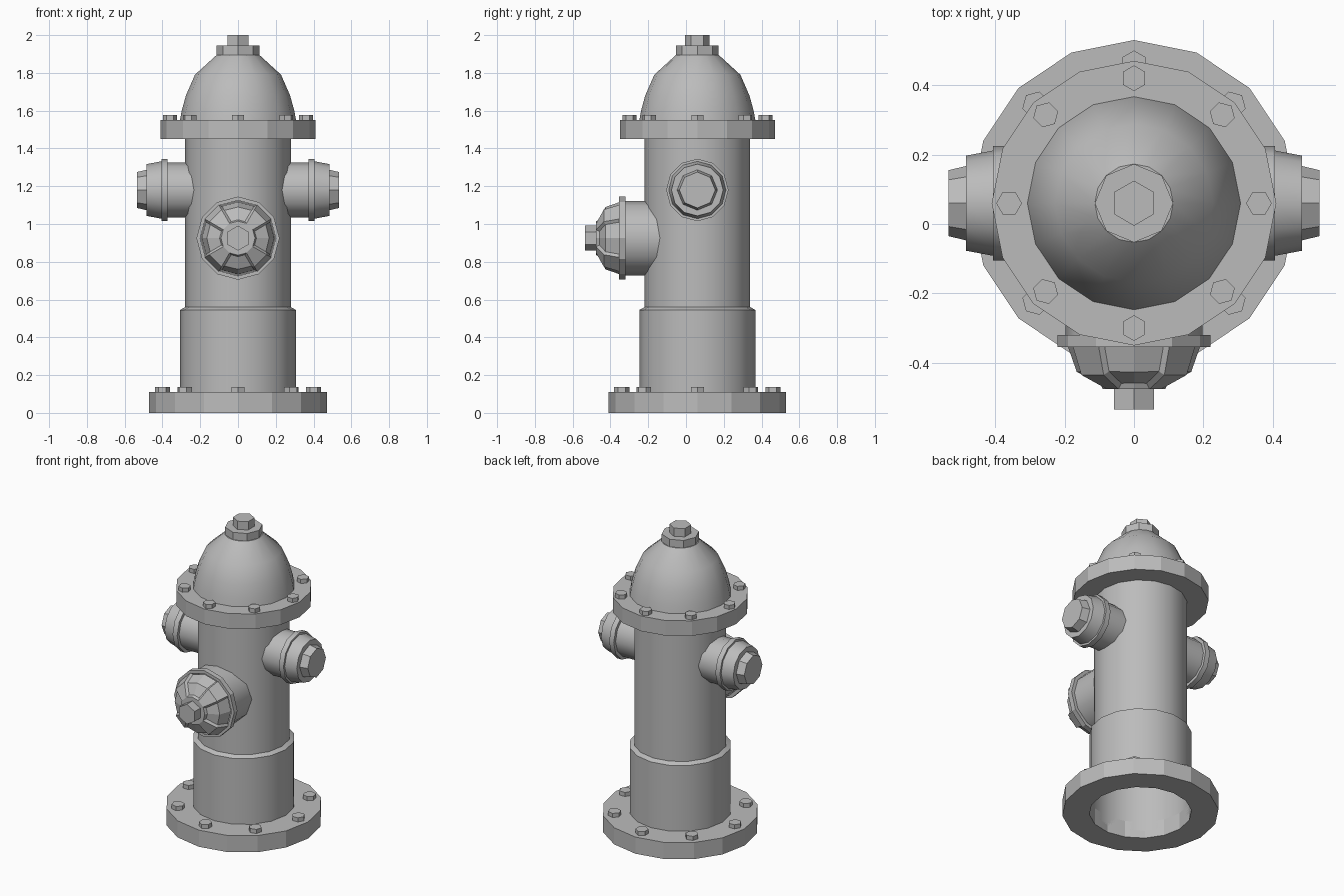
import bpy, bmesh
from math import sin, cos, pi, radians
from mathutils import Matrix, Vector

cube = bpy.data.objects.get("Cube")
if cube:
    bpy.data.objects.remove(cube, do_unlink=True)

grey = bpy.data.materials.new("plain_grey")
grey.use_nodes = True
colour = (0.5, 0.5, 0.5, 1)
grey.diffuse_color = colour
grey.node_tree.nodes["Principled BSDF"].inputs["Base Color"].default_value = colour

CENTRE = 0.06  # y of the upright axis
UP = Matrix.Translation((0, CENTRE, 0))


def lathe(name, profile, sides, place=UP, phase=0.0, top=False, bottom=False,
          loop=False, smooth=35, panels=()):
    """Revolve (radius, height) points about local z, then move into place."""
    bm = bmesh.new()
    rings = []
    for r, h in profile:
        angles = [phase + 2 * pi * k / sides for k in range(sides)]
        rings.append([bm.verts.new((r * cos(a), r * sin(a), h)) for a in angles])
    pairs = list(zip(rings, rings[1:]))
    if loop:
        pairs.append((rings[-1], rings[0]))
    inset = []
    for band, (low, high) in enumerate(pairs):
        for k in range(sides):
            n = (k + 1) % sides
            face = bm.faces.new((low[k], low[n], high[n], high[k]))
            if band in panels and k % 3 != 1:
                inset.append(face)
    if top:
        bm.faces.new(rings[-1])
    if bottom:
        bm.faces.new(rings[0][::-1])
    if inset:
        bm.normal_update()
        bmesh.ops.inset_region(bm, faces=inset, thickness=0.014, depth=-0.012,
                               use_even_offset=True)
    bm.transform(place)
    mesh = bpy.data.meshes.new(name)
    bm.to_mesh(mesh)
    bm.free()
    mesh.materials.append(grey)
    if smooth:
        mesh.shade_smooth()
        mesh.set_sharp_from_angle(angle=radians(smooth))
    obj = bpy.data.objects.new(name, mesh)
    bpy.context.collection.objects.link(obj)
    return obj


def ring(name, inner, outer, low, high):
    lathe(name, [(inner, low), (outer, low), (outer, high), (inner, high)], 16,
          loop=True, smooth=0)


def bolts(name, distance, radius, low, high):
    for k in range(8):
        a = k * pi / 4
        spot = UP @ Matrix.Rotation(a, 4, 'Z') @ Matrix.Translation((distance, 0, 0))
        lathe(f"{name}_{k + 1}", [(radius, low), (radius, high)], 6, spot,
              top=True, bottom=True, smooth=0)


# Upright body, hollow and open underneath
ring("base_flange", 0.307, 0.47, 0, 0.11)
lathe("lower_barrel", [(0.307, 0.05), (0.307, 0.545), (0.28, 0.56)], 16)
lathe("barrel", [(0.28, 0.555), (0.28, 1.46)], 16)
ring("upper_flange", 0.275, 0.41, 1.45, 1.55)
bolts("base_bolt", 0.4, 0.04, 0, 0.137)
bolts("upper_bolt", 0.36, 0.037, 1.54, 1.577)

# Bonnet and its operating nut
lathe("bonnet", [(0.308, 1.545), (0.298, 1.6), (0.276, 1.68), (0.228, 1.79), (0.113, 1.895)],
      16, top=True)
lathe("bonnet_cap", [(0.113, 1.88), (0.113, 1.945)], 8, top=True, smooth=0)
lathe("bonnet_nut", [(0.065, 1.94), (0.065, 2.0)], 6, phase=pi / 2, top=True, smooth=0)

# Pair of side outlets
for side, sign in (("left", 1), ("right", -1)):
    place = Matrix.Translation((0, CENTRE, 1.18)) @ Matrix.Rotation(sign * pi / 2, 4, 'Y')
    lathe(side + "_outlet", [(0.145, 0.21), (0.145, 0.375)], 12, place)
    lathe(side + "_outlet_collar", [(0.143, 0.372), (0.165, 0.372), (0.165, 0.406), (0.15, 0.406)],
          12, place)
    lathe(side + "_outlet_cap", [(0.152, 0.404), (0.137, 0.484)], 12, place, top=True)
    lathe(side + "_outlet_nut", [(0.108, 0.48), (0.095, 0.535)], 8, place, top=True, smooth=0)

# Large front outlet with recessed cap panels
front = Matrix.Translation((0, 0, 0.925)) @ Matrix.Rotation(pi / 2, 4, 'X')
lathe("front_outlet", [(0.198, 0.11), (0.198, 0.325)], 12, front)
lathe("front_outlet_collar", [(0.195, 0.32), (0.22, 0.32), (0.22, 0.354), (0.2, 0.354)],
      12, front, smooth=0)
lathe("front_outlet_cap", [(0.204, 0.352), (0.175, 0.435), (0.09, 0.476)], 12, front,
      top=True, smooth=0, panels=(0, 1))
lathe("front_outlet_nut", [(0.066, 0.47), (0.066, 0.535)], 6, front, phase=pi / 2,
      top=True, smooth=0)
